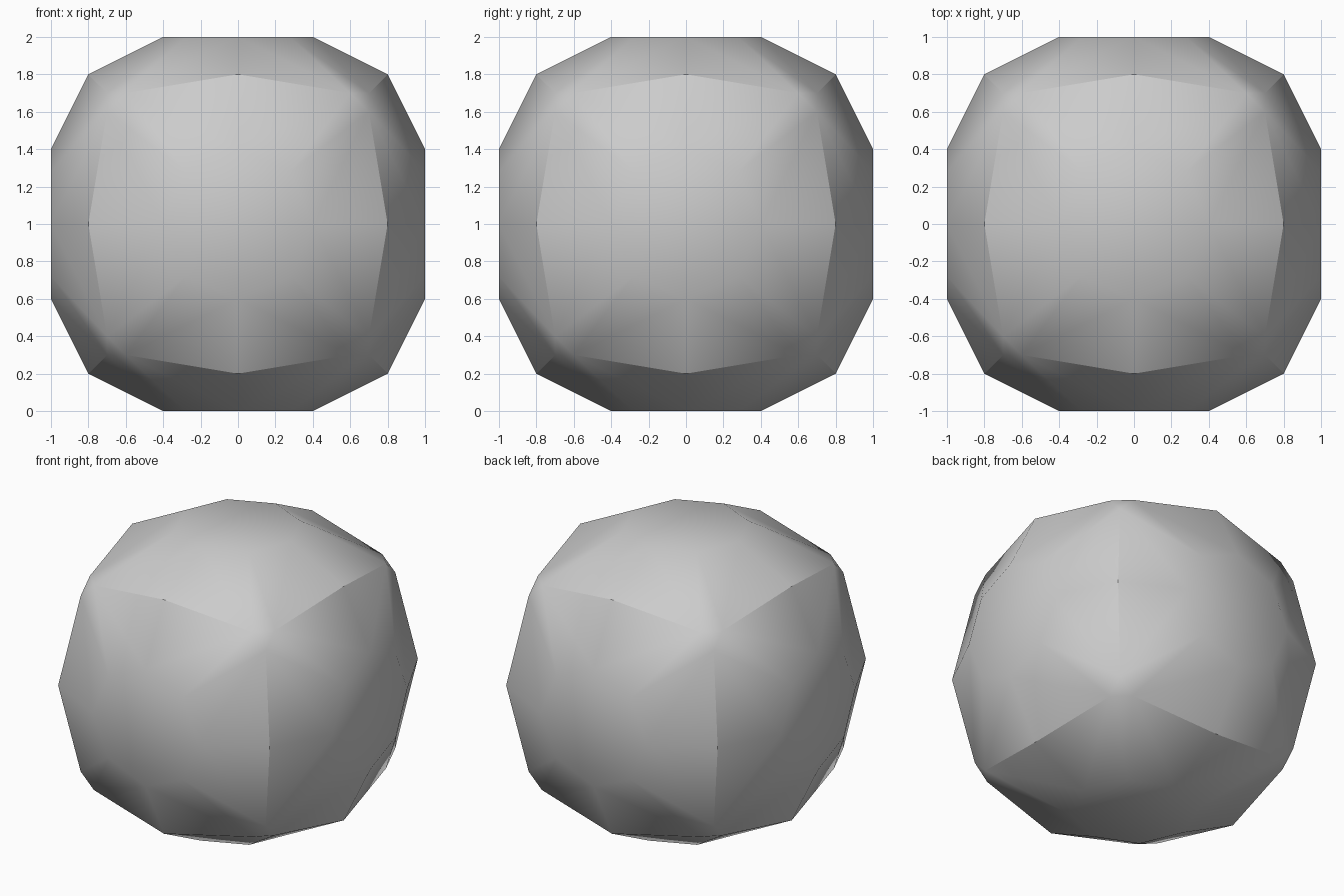
import bpy
import bmesh
import math
from mathutils import Vector

cube = bpy.data.objects.get("Cube")
if cube:
    bpy.data.objects.remove(cube, do_unlink=True)

# Key points of one side, as (across, up, outward)
RIM = (0.4, 0, 1)              # flat cap, on the axis
RIM_DIAGONAL = (0.28, 0.28, 1)  # flat cap, on the diagonal
EDGE = (0.8, 0, 0.8)           # middle of a ridge
CORNER = (0.7, 0.6, 0.7)       # one point of a cut corner
SIGNS = (1, -1)


def swap(p):
    return (p[1], p[0], p[2])


def flip(p, su, sv):
    return (p[0] * su, p[1] * sv, p[2])


def one_side():
    """Polygons of one of the six sides."""
    cap = []
    for i in range(4):
        for u, v, w in (RIM, RIM_DIAGONAL):
            for _ in range(i):
                u, v = -v, u
            cap.append((u, v, w))
    quarter = [
        (RIM, EDGE, CORNER, RIM_DIAGONAL),
        tuple(swap(p) for p in (RIM, EDGE, CORNER, RIM_DIAGONAL)),
        (RIM_DIAGONAL, CORNER, swap(CORNER)),
    ]
    slopes = [[flip(p, su, sv) for p in poly]
              for su in SIGNS for sv in SIGNS for poly in quarter]
    return [cap] + slopes


bm = bmesh.new()


def add_face(points):
    bm.faces.new([bm.verts.new(Vector(p) + Vector((0, 0, 1))) for p in points])


# Six sides, turned onto each axis
for axis in range(3):
    for sign in SIGNS:
        for poly in one_side():
            turned = []
            for u, v, w in poly:
                p = (u, v, w * sign)
                turned.append(p[axis:] + p[:axis])
            add_face(turned)

# Small triangles closing the eight corners
for sx in SIGNS:
    for sy in SIGNS:
        for sz in SIGNS:
            add_face([(a * sx, b * sy, c * sz) for a, b, c in
                      ((0.6, 0.7, 0.7), (0.7, 0.6, 0.7), (0.7, 0.7, 0.6))])

bmesh.ops.remove_doubles(bm, verts=bm.verts, dist=0.001)
bmesh.ops.recalc_face_normals(bm, faces=bm.faces)
mesh = bpy.data.meshes.new("faceted_boulder")
bm.to_mesh(mesh)
bm.free()

boulder = bpy.data.objects.new("faceted_boulder", mesh)
bpy.context.collection.objects.link(boulder)

# Plain grey material
grey = bpy.data.materials.new("stone_grey")
grey.use_nodes = True
colour = (0.6, 0.6, 0.6, 1)
grey.diffuse_color = colour
grey.node_tree.nodes["Principled BSDF"].inputs["Base Color"].default_value = colour
mesh.materials.append(grey)

# Smooth sides with crisp ridges
bpy.ops.object.select_all(action='DESELECT')
boulder.select_set(True)
bpy.context.view_layer.objects.active = boulder
bpy.ops.object.shade_smooth_by_angle(angle=math.radians(30))
